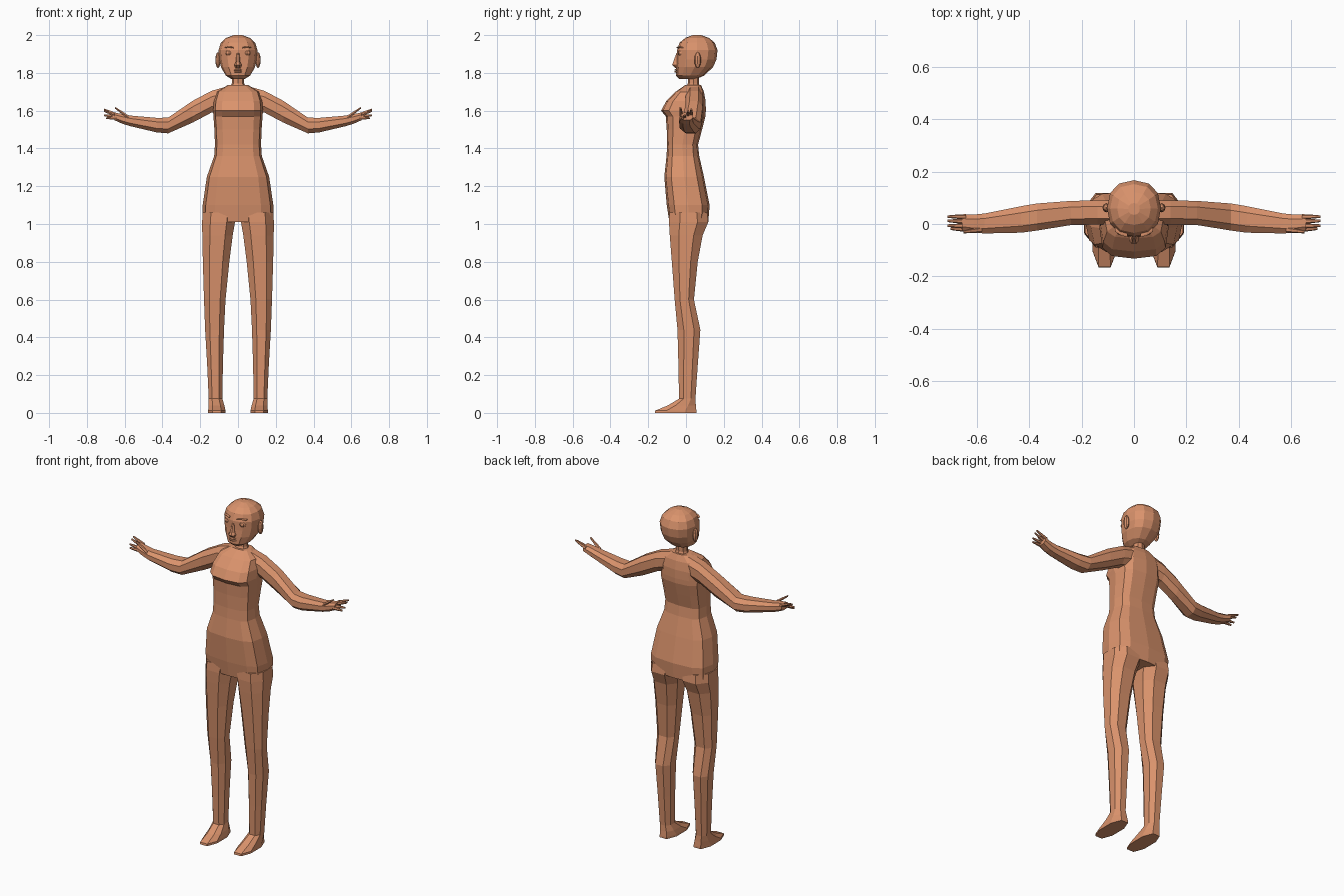
import bpy, bmesh, math
from mathutils import Vector

skin = bpy.data.materials.new("skin tan")
skin.diffuse_color = (0.70, 0.29, 0.15, 1)


def superellipse(n, e):
    """Unit outline, rounder for e=2 and boxier for larger e."""
    pts = []
    for i in range(n):
        a = 2 * math.pi * i / n
        c, s = math.cos(a), math.sin(a)
        pts.append((math.copysign(abs(c) ** (2 / e), c), math.copysign(abs(s) ** (2 / e), s)))
    return pts


CHAMFERED = [(1, .45), (.5, 1), (-.5, 1), (-1, .45), (-1, -.45), (-.5, -1), (.5, -1), (1, -.45)]


def loft(name, rows, outline, axis="z", mirror=False):
    """Skin rows of (station, lo_u, hi_u, lo_v, hi_v); u,v = x,y on axis z, or y,z on axis x."""
    bm = bmesh.new()
    rings = []
    for t, u0, u1, v0, v1 in rows:
        ring = []
        for a, b in outline:
            u = (u0 + u1) / 2 + a * (u1 - u0) / 2
            v = (v0 + v1) / 2 + b * (v1 - v0) / 2
            ring.append(bm.verts.new((u, v, t) if axis == "z" else (t, u, v)))
        rings.append(ring)
    n = len(outline)
    for r, q in zip(rings, rings[1:]):
        for i in range(n):
            bm.faces.new((r[i], r[(i + 1) % n], q[(i + 1) % n], q[i]))
    bm.faces.new(rings[0])
    bm.faces.new(rings[-1])
    return finish(name, bm, mirror)


def ellipsoid(name, centre, size, mirror=True):
    bm = bmesh.new()
    bmesh.ops.create_uvsphere(bm, u_segments=8, v_segments=6, radius=1)
    for v in bm.verts:
        v.co = Vector(c + p * s for c, p, s in zip(centre, v.co, size))
    return finish(name, bm, mirror)


def finish(name, bm, mirror):
    bmesh.ops.recalc_face_normals(bm, faces=bm.faces)
    me = bpy.data.meshes.new(name)
    bm.to_mesh(me)
    bm.free()
    me.materials.append(skin)
    ob = bpy.data.objects.new(name, me)
    bpy.context.collection.objects.link(ob)
    if mirror:
        ob.modifiers.new("mirror", "MIRROR").use_axis[0] = True
    return ob


# Torso: hips, waist, chest and shoulders
loft("torso", [(z, -w, w, f, b) for z, w, f, b in (
    (1.01, .187, -.088, .118),
    (1.10, .187, -.102, .125),
    (1.25, .165, -.115, .095),
    (1.36, .126, -.103, .070),
    (1.42, .122, -.100, .064),
    (1.50, .125, -.102, .085),
    (1.57, .130, -.107, .103),
    (1.60, .132, -.132, .105),
    (1.65, .128, -.105, .104),
    (1.70, .112, -.055, .095),
    (1.735, .055, -.005, .080),
)], superellipse(12, 3.2))

# Neck
loft("neck", [(1.70, -.05, .05, -.01, .085), (1.745, -.033, .033, .01, .068),
              (1.80, -.033, .033, .01, .07)], superellipse(8, 2.2))

# Legs with feet
loft("leg", [
    (0, .066, .158, -.165, .055),
    (.012, .066, .158, -.163, .055),
    (.04, .072, .156, -.095, .052),
    (.075, .083, .155, -.037, .050),
    (.25, .080, .163, -.040, .062),
    (.44, .074, .174, -.045, .076),
    (.60, .066, .180, -.060, .042),
    (.80, .046, .186, -.075, .062),
    (.94, .028, .189, -.086, .088),
    (1.01, .016, .190, -.090, .118),
    (1.06, .010, .187, -.088, .112),
], CHAMFERED, mirror=True)

# Arms and palms
loft("arm", [
    (.06, .00, .088, 1.61, 1.728),
    (.14, -.002, .090, 1.59, 1.705),
    (.24, -.004, .088, 1.537, 1.652),
    (.37, -.025, .078, 1.480, 1.563),
    (.43, -.033, .068, 1.485, 1.562),
    (.57, -.036, .040, 1.518, 1.574),
    (.61, -.033, .036, 1.530, 1.582),
    (.655, -.026, .036, 1.550, 1.590),
], CHAMFERED, axis="x", mirror=True)

# Fingers and thumb: start and end points
square = superellipse(6, 2.2)
for i, (a, b, r) in enumerate((
        ((.64, .028, 1.578), (.71, .028, 1.607), .008),
        ((.64, .010, 1.574), (.71, .012, 1.598), .008),
        ((.64, -.008, 1.568), (.71, -.006, 1.575), .008),
        ((.64, -.020, 1.562), (.70, -.018, 1.560), .008),
        ((.58, -.022, 1.565), (.65, -.030, 1.615), .009))):
    rows = []
    for t, k in ((0, 1.2), (.5, 1), (1, .6)):
        x, y, z = Vector(a).lerp(Vector(b), t)
        rows.append((x, y - r * k, y + r * k, z - r * k, z + r * k))
    loft("thumb" if i == 4 else "finger", rows, square, axis="x", mirror=True)

# Head
loft("head", [(z, -w, w, f, b) for z, w, f, b in (
    (1.768, .035, -.035, .055),
    (1.785, .064, -.053, .095),
    (1.83, .090, -.052, .143),
    (1.87, .099, -.049, .161),
    (1.92, .103, -.048, .167),
    (1.96, .091, -.034, .152),
    (1.985, .064, -.004, .122),
    (2.0, .022, .035, .080),
)], superellipse(12, 2.3))

# Ears
ellipsoid("ear", (.106, .062, 1.868), (.014, .018, .042))

# Face: eyes, brows, nose and lips
ellipsoid("eye", (.048, -.024, 1.905), (.021, .020, .017))
loft("brow", [(.025, -.050, -.03, 1.930, 1.937), (.048, -.044, -.02, 1.935, 1.941),
              (.072, -.030, .0, 1.931, 1.935)], CHAMFERED, axis="x", mirror=True)
loft("nose", [(1.826, -.014, .014, -.056, -.03), (1.842, -.020, .020, -.074, -.03),
              (1.856, -.012, .012, -.068, -.03), (1.905, -.007, .007, -.051, -.03)], CHAMFERED)
for z in (1.806, 1.816):
    loft("lip", [(x, f, -.03, z - h, z + h) for x, f, h in (
        (-.027, -.044, .001), (-.010, -.061, .005), (.010, -.061, .005), (.027, -.044, .001))],
        CHAMFERED, axis="x")
